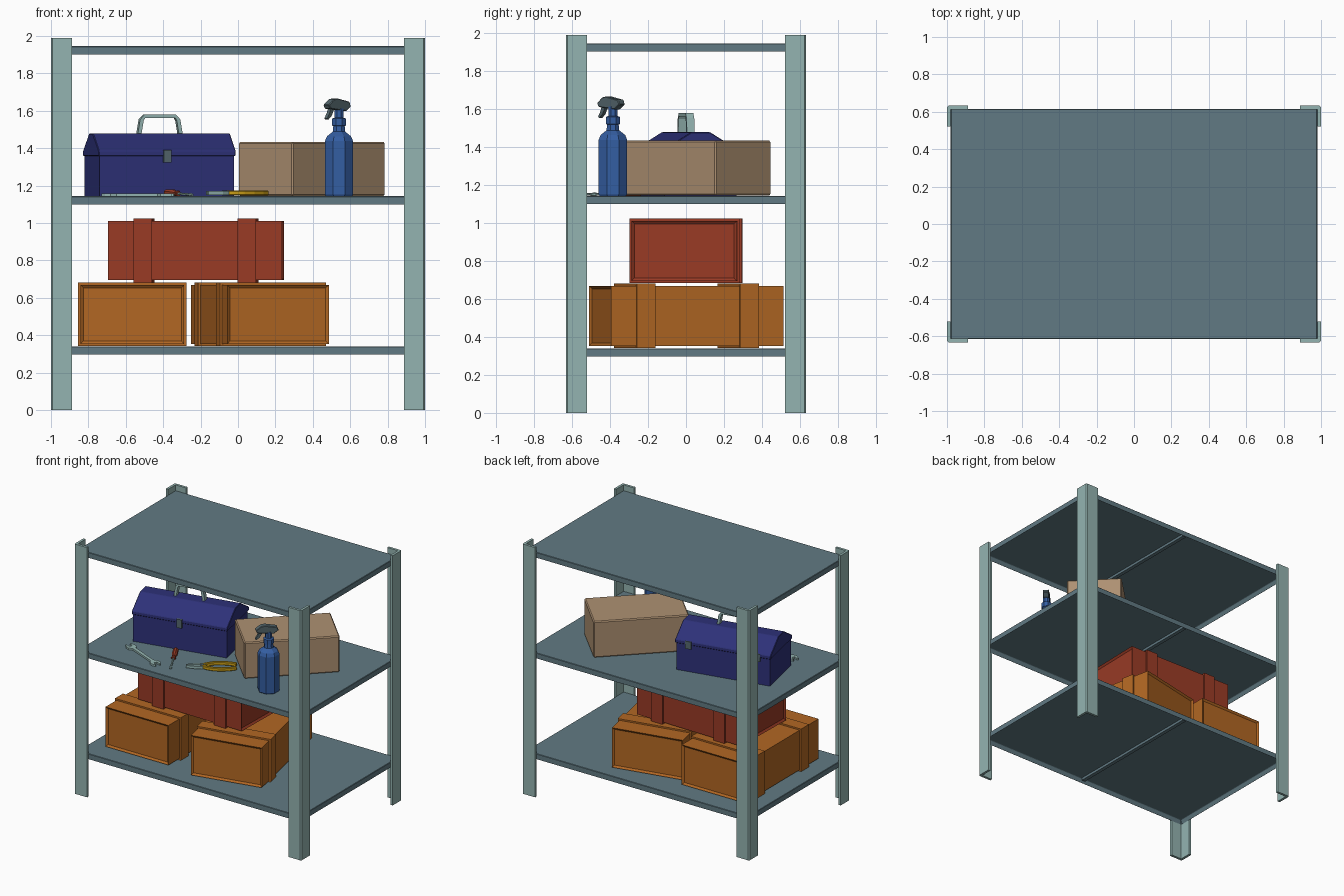
import bpy, bmesh, math
from mathutils import Matrix, Vector

if "Cube" in bpy.data.objects:
    bpy.data.objects.remove(bpy.data.objects["Cube"])


def material(name, r, g, b):
    lin = [((c / 255 + 0.055) / 1.055) ** 2.4 for c in (r, g, b)]
    m = bpy.data.materials.new(name)
    m.diffuse_color = (*lin, 1)
    m.use_nodes = True
    m.node_tree.nodes["Principled BSDF"].inputs["Base Color"].default_value = m.diffuse_color
    return m


POST = material("pale_green_metal", 148, 180, 177)
SHELF = material("slate_metal", 97, 122, 131)
RED = material("brick_red", 153, 59, 37)
ORANGE = material("orange_brown", 178, 103, 35)
CARD = material("cardboard_tan", 174, 145, 114)
NAVY = material("navy_blue", 45, 49, 120)
BLUE = material("bottle_blue", 52, 94, 162)
YELLOW = material("tool_yellow", 205, 160, 22)
GREY = material("dark_grey", 84, 102, 108)


def place(x, y, z, deg=0):
    return Matrix.Translation((x, y, z)) @ Matrix.Rotation(math.radians(deg), 4, 'Z')


UPRIGHT = Matrix.Rotation(math.pi / 2, 4, 'X')                     # profile xy -> xz
SIDEWAYS = Matrix.Rotation(math.pi / 2, 4, 'Z') @ UPRIGHT          # profile xy -> yz


def finish(name, bm, mat, mx, bevel=0):
    bmesh.ops.recalc_face_normals(bm, faces=bm.faces)
    if bevel:
        bmesh.ops.bevel(bm, geom=bm.edges[:], offset=bevel, segments=1, affect='EDGES')
    bm.transform(mx)
    me = bpy.data.meshes.new(name)
    bm.to_mesh(me)
    bm.free()
    me.materials.append(mat)
    ob = bpy.data.objects.new(name, me)
    bpy.context.collection.objects.link(ob)
    return ob


def box(name, size, mat, mx, bevel=0, inset_dirs=(), rim=0.02, depth=0.02):
    """Box centred on mx; faces pointing along inset_dirs get a sunken panel."""
    bm = bmesh.new()
    bmesh.ops.create_cube(bm, size=1)
    bmesh.ops.scale(bm, vec=size, verts=bm.verts)
    for d in inset_dirs:
        bm.normal_update()
        f = max(bm.faces, key=lambda f: f.normal.dot(Vector(d)) + f.calc_area() * 1e-4)
        bmesh.ops.inset_region(bm, faces=[f], thickness=rim)
        bmesh.ops.translate(bm, verts=f.verts, vec=-Vector(d) * depth)
    return finish(name, bm, mat, mx, bevel)


def prism(name, pts, depth, mat, mx, bevel=0):
    """Outline in xy, extruded along z and centred on it."""
    bm = bmesh.new()
    f = bm.faces.new([bm.verts.new((x, y, -depth / 2)) for x, y in pts])
    ext = bmesh.ops.extrude_face_region(bm, geom=[f])["geom"]
    bmesh.ops.translate(bm, vec=(0, 0, depth),
                        verts=[v for v in ext if isinstance(v, bmesh.types.BMVert)])
    return finish(name, bm, mat, mx, bevel)


def strip(name, path, width, depth, mat, mx, bevel=0):
    """Bar of constant width that follows a 2D path."""
    p = [Vector(q) for q in path]
    left, right = [], []
    for i, q in enumerate(p):
        t = (p[min(i + 1, len(p) - 1)] - p[max(i - 1, 0)]).normalized()
        n = Vector((-t.y, t.x)) * width / 2
        left.append(q + n)
        right.append(q - n)
    return prism(name, [tuple(q) for q in left + right[::-1]], depth, mat, mx, bevel)


def lathe(name, profile, sides, mat, mx):
    """Stacked rings of (radius, height), capped at both ends."""
    bm = bmesh.new()
    rings = []
    for r, z in profile:
        rings.append([bm.verts.new((r * math.cos(a), r * math.sin(a), z)) for a in
                      [(i + 0.5) * math.tau / sides for i in range(sides)]])
    for a, b in zip(rings, rings[1:]):
        for i in range(sides):
            j = (i + 1) % sides
            bm.faces.new((a[i], a[j], b[j], b[i]))
    bm.faces.new(rings[0])
    bm.faces.new(rings[-1])
    return finish(name, bm, mat, mx)


# Corner posts: L-shaped angle bars
for sx in (-1, 1):
    for sy in (-1, 1):
        X, Y, w, t, c = 1.0, 0.633, 0.113, 0.02, 0.008
        L = [(X - w, Y), (X - c, Y), (X, Y - c), (X, Y - w),
             (X - t, Y - w), (X - t, Y - t), (X - w, Y - t)]
        side = ("right" if sx > 0 else "left", "back" if sy > 0 else "front")
        prism("post_%s_%s" % side, [(x * sx, y * sy) for x, y in L], 1.99, POST, place(0, 0, 0.995))

# Shelves: hollow trays with a rib beneath
for i, top in enumerate((0.34, 1.143, 1.945)):
    box("shelf_%d" % i, (1.96, 1.228, 0.046), SHELF, place(0, 0, top - 0.023), 0.003,
        [(0, 0, -1)], 0.018, 0.034)
    box("shelf_rib_%d" % i, (0.03, 1.19, 0.022), SHELF, place(0, 0, top - 0.021))


# Strapped crates with sunken end panels, length along local x
def crate(name, x, y, z, deg, mat):
    mx = place(x, y, z + 0.17, deg)
    box(name, (0.93, 0.555, 0.316), mat, mx, 0, [(1, 0, 0), (-1, 0, 0)], 0.022, 0.012)
    for s in (-1, 1):
        box(name + "_band", (0.1, 0.58, 0.34), mat, mx @ place(s * 0.278, 0, 0))


crate("left_crate", -0.565, 0, 0.341, 90, ORANGE)
crate("right_crate", 0.118, 0.002, 0.341, 102, ORANGE)
crate("upper_crate", -0.225, 0, 0.683, -1.2, RED)

# Cardboard box
box("cardboard_box", (0.70, 0.414, 0.288), CARD, place(0.395, 0.057, 1.289, 44.5), 0.008)

# Toolbox: body, ridged lid, latch, hinges, handle
tb = place(-0.42, 0, 1.143, 12)
box("toolbox_body", (0.735, 0.385, 0.222), NAVY, tb @ place(0, 0, 0.111))
lid = [(-0.2, 0.215), (-0.2, 0.243), (-0.05, 0.335), (0.05, 0.335), (0.2, 0.243), (0.2, 0.215)]
prism("toolbox_lid", lid, 0.75, NAVY, tb @ SIDEWAYS, 0.004)
box("toolbox_latch", (0.042, 0.02, 0.068), GREY, tb @ place(0, -0.2, 0.213))
for s in (-1, 1):
    box("toolbox_hinge", (0.045, 0.02, 0.06), GREY, tb @ place(s * 0.27, 0.196, 0.215))
strip("toolbox_handle", [(-0.113, 0.33), (-0.1, 0.408), (-0.084, 0.427), (0.084, 0.427),
                         (0.1, 0.408), (0.113, 0.33)], 0.02, 0.042, POST, tb @ UPRIGHT)

# Spray bottle with trigger head pointing to the front left
sp = place(0.54, -0.385, 1.143)
lathe("bottle_body", [(0.076, 0), (0.081, 0.008), (0.081, 0.295), (0.07, 0.32), (0.036, 0.345),
                      (0.033, 0.375), (0.04, 0.378), (0.04, 0.415), (0.026, 0.42),
                      (0.026, 0.47)], 8, BLUE, sp)
head_mx = sp @ Matrix.Rotation(math.radians(225), 4, 'Z') @ UPRIGHT
prism("spray_head", [(-0.07, 0.48), (-0.06, 0.505), (0.03, 0.523), (0.06, 0.518), (0.098, 0.488),
                     (0.088, 0.468), (0.04, 0.462), (-0.035, 0.455)], 0.045, GREY, head_mx, 0.004)
prism("spray_trigger", [(0.045, 0.47), (0.07, 0.475), (0.082, 0.445), (0.1, 0.415),
                        (0.09, 0.41), (0.066, 0.43)], 0.022, GREY, head_mx)

# Wrench: open jaw at each end
q = [(0.12, 0.013), (0.145, 0.034), (0.175, 0.036), (0.203, 0.022), (0.2, 0.014), (0.166, 0.013)]
right = q + [(x, -y) for x, y in q[::-1]]
prism("wrench", right + [(-x, -y) for x, y in right], 0.014, POST, place(-0.535, -0.43, 1.151, -23))

# Screwdriver
sd = Matrix.Translation((-0.385, -0.23, 1.162)) @ \
    Vector((0.14, -0.27, -0.012)).to_track_quat('Z', 'Y').to_matrix().to_4x4()
lathe("screwdriver_handle", [(0.012, 0), (0.02, 0.012), (0.021, 0.09), (0.013, 0.115),
                             (0.018, 0.14), (0.014, 0.148)], 8, RED, sd)
lathe("screwdriver_shaft", [(0.007, 0.14), (0.007, 0.27), (0.011, 0.285), (0.006, 0.31)], 6, POST, sd)

# Pliers
pl = place(-0.015, -0.32, 1.16, 34)
for s in (-1, 1):
    strip("pliers_handle", [(-0.06, s * 0.006), (-0.03, s * 0.03), (0.02, s * 0.05),
                            (0.08, s * 0.055), (0.14, s * 0.046), (0.185, s * 0.03)],
          0.024, 0.026, YELLOW, pl, 0.004)
    prism("pliers_jaw", [(-0.18, s * 0.003), (-0.18, s * 0.012), (-0.1, s * 0.032),
                         (-0.06, s * 0.028), (-0.035, s * 0.012), (-0.045, 0), (-0.1, s * 0.002)],
          0.02, POST, pl)
lathe("pliers_pivot", [(0.016, -0.014), (0.016, 0.014)], 8, GREY, pl @ place(-0.065, 0, 0))
